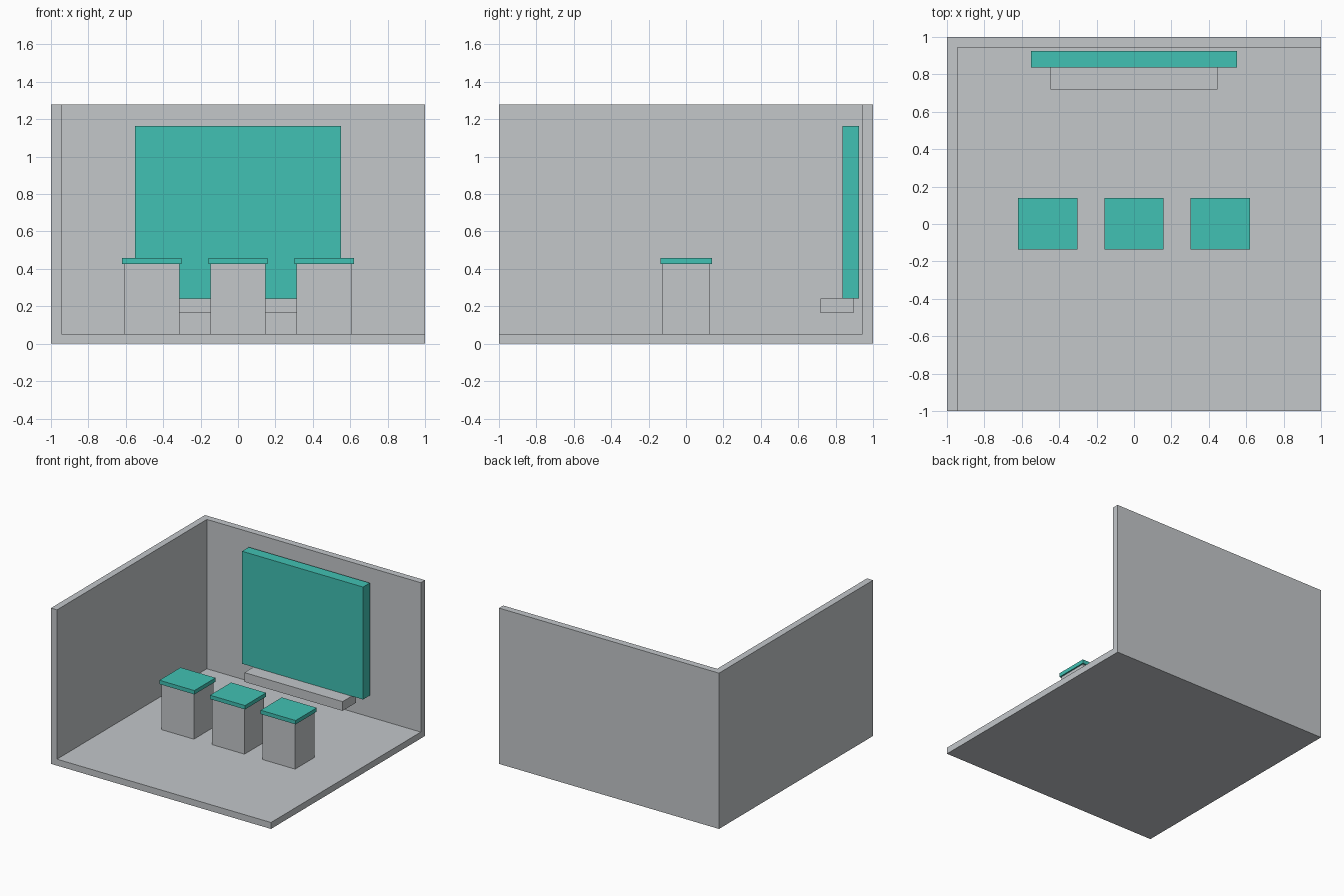
import bpy

if "Cube" in bpy.data.objects:
    bpy.data.objects.remove(bpy.data.objects["Cube"], do_unlink=True)


def material(name, colour):
    mat = bpy.data.materials.new(name)
    mat.use_nodes = True
    mat.diffuse_color = (*colour, 1)
    mat.node_tree.nodes["Principled BSDF"].inputs["Base Color"].default_value = (*colour, 1)
    return mat


grey = material("light grey", (0.546, 0.571, 0.591))
teal = material("teal", (0.053, 0.533, 0.451))


def box(name, mat, x, y, z):
    """Box spanning the given (low, high) range on each axis."""
    spans = (x, y, z)
    bpy.ops.mesh.primitive_cube_add(size=1, location=[(a + b) / 2 for a, b in spans])
    obj = bpy.context.object
    obj.name = name
    obj.scale = [b - a for a, b in spans]
    bpy.ops.object.transform_apply(location=False, rotation=False, scale=True)
    obj.data.materials.append(mat)
    return obj


# Room: floor with back and right walls, hollowed from one block
WALL = 0.945
FLOOR = 0.053
room = box("room_shell", grey, (-1, 1), (-1, 1), (0, 1.28))
cutter = box("room_cutter", grey, (-WALL, 2), (-2, WALL), (FLOOR, 2))
cutter.hide_render = True
hollow = room.modifiers.new("hollow", "BOOLEAN")
hollow.operation = "DIFFERENCE"
hollow.solver = "EXACT"
hollow.object = cutter
bpy.context.view_layer.objects.active = room
bpy.ops.object.modifier_apply(modifier=hollow.name)
bpy.data.objects.remove(cutter, do_unlink=True)

# Display panel standing on its ledge
box("display_panel", teal, (-0.55, 0.55), (0.838, 0.926), (0.241, 1.165))
box("display_ledge", grey, (-0.446, 0.446), (0.72, 0.895), (0.165, 0.241))

# Row of three pedestals with overhanging tops
for side, x in (("right", -0.46), ("middle", 0), ("left", 0.46)):
    box(f"{side}_pedestal", grey, (x - 0.148, x + 0.148), (-0.127, 0.127), (FLOOR, 0.427))
    box(f"{side}_pedestal_top", teal, (x - 0.159, x + 0.159), (-0.136, 0.138), (0.427, 0.459))
